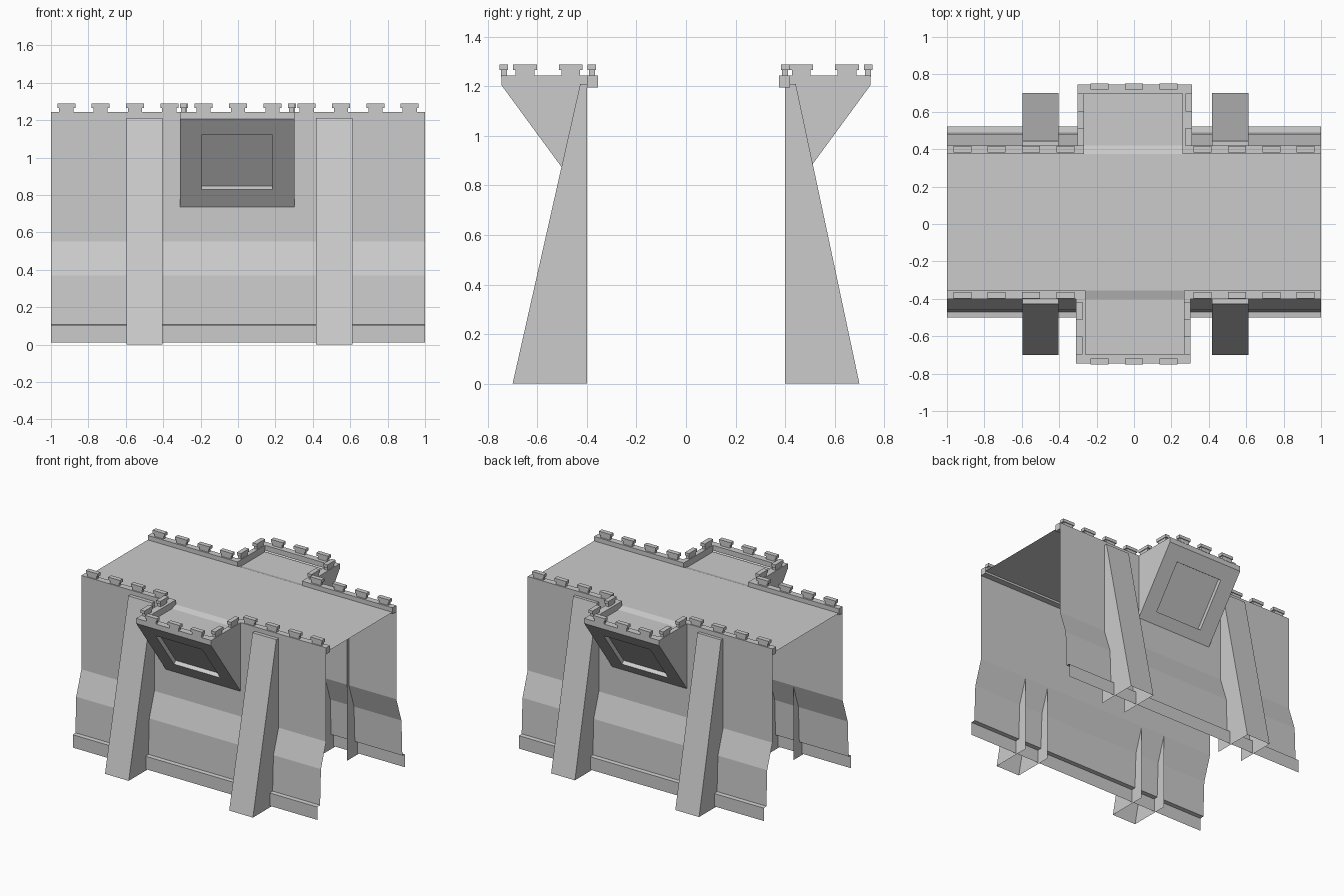
import bpy

if "Cube" in bpy.data.objects:
    bpy.data.objects.remove(bpy.data.objects["Cube"])

# ---------- helpers ----------
def make(name, faces, back):
    """Mesh from a list of polygons; the back side is the front turned half a circle."""
    s = -1 if back else 1
    verts, idx, polys = [], {}, []
    for f in faces:
        poly = []
        for x, y, z in f:
            k = (round(s * x, 5), round(s * y, 5), round(z, 5))
            if k not in idx:
                idx[k] = len(verts)
                verts.append(k)
            poly.append(idx[k])
        polys.append(poly)
    me = bpy.data.meshes.new(name)
    me.from_pydata(verts, [], polys)
    ob = bpy.data.objects.new(name, me)
    bpy.context.collection.objects.link(ob)
    return ob

def sheet(x0, x1, prof):
    """Sweep an open (y, z) profile along x."""
    return [[(x0, *a), (x0, *b), (x1, *b), (x1, *a)] for a, b in zip(prof, prof[1:])]

def box(x0, x1, y0, y1, z0, z1):
    lo = [(x0, y0), (x1, y0), (x1, y1), (x0, y1)]
    out = [[(*p, z0) for p in reversed(lo)], [(*p, z1) for p in lo]]
    for i in range(4):
        a, b = lo[i], lo[(i + 1) % 4]
        out.append([(*a, z0), (*b, z0), (*b, z1), (*a, z1)])
    return out

def merlon(cx, cy, along_x=True):
    """Narrow block with a wider cap, as separate objects' faces."""
    def part(l, w, z0, z1):
        hx, hy = (l, w) if along_x else (w, l)
        return box(cx - hx, cx + hx, cy - hy, cy + hy, z0, z1)
    return part(.038, .012, 1.24, 1.266), part(.048, .017, 1.266, 1.288)

TOP, LIP, DECK = 1.243, 1.205, 1.195
XL, XR, YF = -.31, .302, -.745        # projecting turret extents
IL, IR = -.26, .267                   # its inner opening

for back in (False, True):
    side = "back" if back else "front"
    d = .02 if back else 0            # back wall sits slightly further out
    yw = -.40 - d                     # wall face
    yi = yw + .045                    # inner edge of parapet

    # curtain wall with battered foot and plinth
    make(side + "_wall", sheet(-1, 1, [(yw, DECK), (yw, .55), (yw - .06, .37), (yw - .07, .108),
                                       (yw - .10, .105), (yw - .10, .01)]), back)

    # parapet strips either side of the turret
    make(side + "_parapet", box(-1, IL, yw, yi, DECK, TOP) + box(IR, 1, yw, yi, DECK, TOP), back)

    # tapering buttresses, open at the rear and underneath
    faces = []
    for c in (-.5, .515):
        x0, x1 = (c - .097, c + .097) if not back else (-c - .097, -c + .097)
        yt = -.427 - d * .8
        faces += sheet(x0, x1, [(-.40, 1.21), (yt, 1.21), (-.70, 0)])
        sec = [(-.40, 1.21), (-.40, 0), (-.70, 0), (yt, 1.21)]
        faces.append([(x0, *p) for p in sec])
        faces.append([(x1, *p) for p in reversed(sec)])
    make(side + "_buttresses", faces, back)

    # projecting turret with sloping underside and recessed panel
    def slope(x, z, depth=0):
        return (x, YF + (LIP - z) * .734 + .807 * depth, z + .59 * depth)

    def ring(x0, x1, z0, z1, depth=0):
        return [slope(x0, z1, depth), slope(x0, z0, depth), slope(x1, z0, depth), slope(x1, z1, depth)]

    outer = ring(XL, XR, .735, LIP)
    inner = ring(-.195, .185, .83, 1.12)
    recess = ring(-.195, .185, .83, 1.12, .03)
    faces = [recess] + sheet(XL, XR, [(YF, TOP), (YF, LIP)])
    for i in range(4):
        j = (i + 1) % 4
        faces.append([outer[i], outer[j], inner[j], inner[i]])
        faces.append([inner[i], inner[j], recess[j], recess[i]])
    sec = [(-.40, TOP), (-.40, .735), (YF, LIP), (YF, TOP)]
    faces.append([(XL, *p) for p in sec])
    faces.append([(XR, *p) for p in reversed(sec)])
    make(side + "_turret", faces, back)

    # turret parapet rim
    yr = -.697
    make(side + "_turret_parapet",
         box(XL, XR, YF, yr, LIP, TOP) + box(XL, IL, yr, yw, DECK, TOP)
         + box(IR, XR, yr, yw, DECK, TOP), back)

    # turret floor, stepping down from the walkway
    make(side + "_turret_floor", sheet(IL, IR, [(yi, 1.21), (yw, DECK), (yr, DECK)]), back)

    # merlons
    spots = [(s * x, yw + .02, True) for s in (-1, 1) for x in (.918, .735, .55, .367)]
    spots += [(x, -.735, True) for x in (-.185, 0, .185)]
    spots += [(x, y, False) for x in (-.292, .285) for y in (-.65, -.465)]
    blocks, caps = [], []
    for p in spots:
        b, c = merlon(*p)
        blocks += b
        caps += c
    make(side + "_merlon_blocks", blocks, back)
    make(side + "_merlon_caps", caps, back)

# main walkway between the two parapets
make("walkway", sheet(-1, 1, [(.375, 1.21), (-.355, 1.21)]), False)
